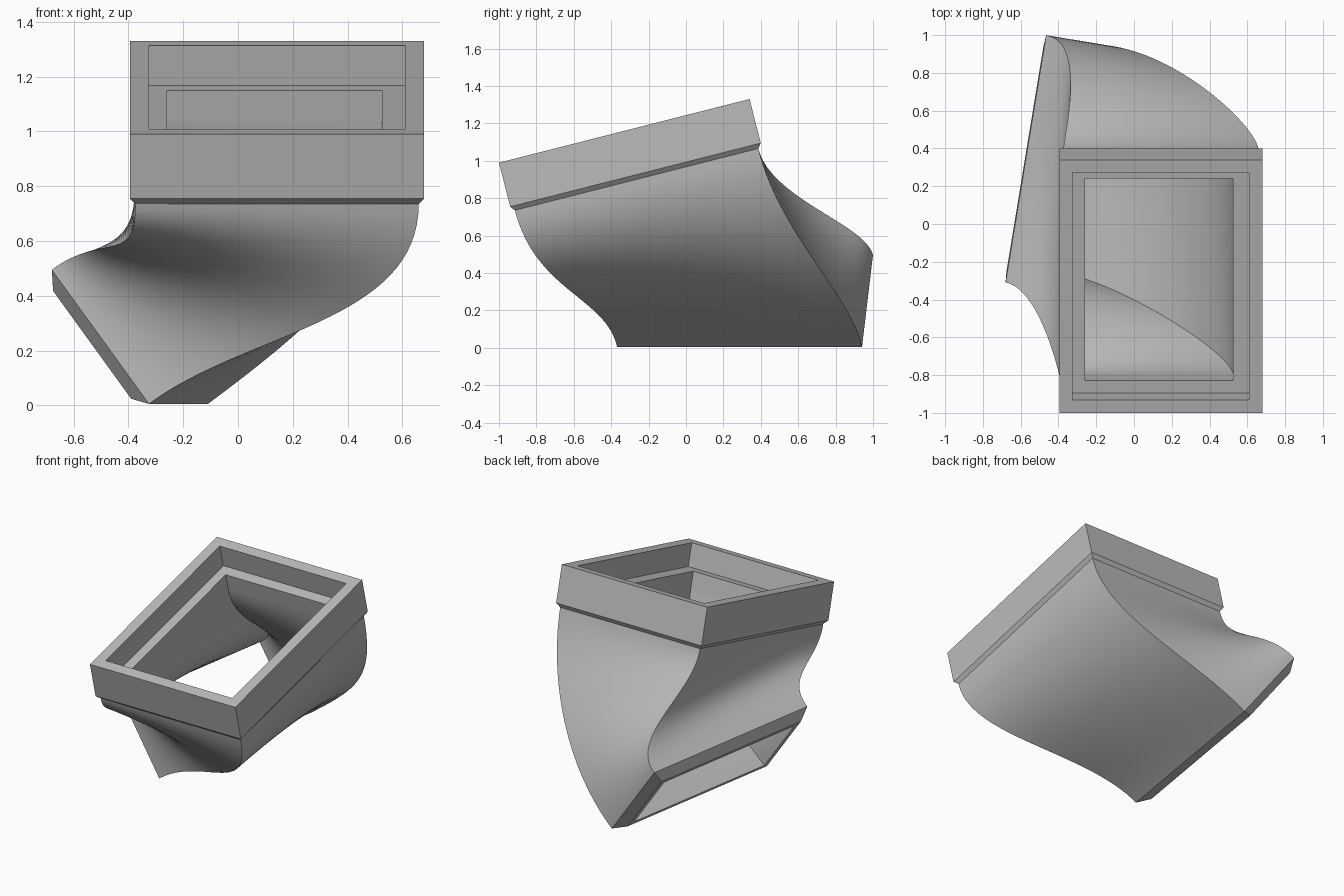
import bpy
import bmesh
import math
from mathutils import Vector

cube = bpy.data.objects.get("Cube")
if cube:
    bpy.data.objects.remove(cube, do_unlink=True)

grey = bpy.data.materials.new("plain grey")
grey.use_nodes = True
COLOR = (0.5, 0.5, 0.5, 1)
grey.diffuse_color = COLOR
grey.node_tree.nodes["Principled BSDF"].inputs["Base Color"].default_value = COLOR


class Frame:
    """Rectangle in a tilted plane; rings are inset in the plane and shifted along the normal."""

    def __init__(self, origin, u, v, width, length):
        self.o = Vector(origin)
        self.u, self.v = Vector(u).normalized(), Vector(v).normalized()
        self.n = self.u.cross(self.v)
        self.w, self.l = width, length

    def ring(self, left, right, ends, shift):
        a, b, c, d = left, self.w - right, ends, self.l - ends
        return [self.o + self.u * p + self.v * q + self.n * shift
                for p, q in ((a, c), (b, c), (b, d), (a, d))]


def divide(ring, count):
    return [p.lerp(ring[(i + 1) % 4], k / count)
            for i, p in enumerate(ring) for k in range(count)]


def skin(bm, rings):
    """Join successive rings with quads."""
    rows = [[bm.verts.new(p) for p in r] for r in rings]
    for a, b in zip(rows, rows[1:]):
        for k in range(len(a)):
            j = (k + 1) % len(a)
            bm.faces.new((a[k], b[k], b[j], a[j]))


def sweep(start, end, d0, d1, steps=32):
    """Curve each point of one ring into the matching point of the other."""
    rings = []
    for i in range(steps + 1):
        t = i / steps
        s = 1 - t
        row = []
        for p, q in zip(start, end):
            h = (q - p).length / 3
            row.append(p * s**3 + (p + d0 * h) * 3 * s * s * t
                       + (q - d1 * h) * 3 * s * t * t + q * t**3)
        rings.append(row)
    return rings


def make(name, chains, smooth=False):
    bm = bmesh.new()
    for rings in chains:
        skin(bm, rings)
    mesh = bpy.data.meshes.new(name)
    bm.to_mesh(mesh)
    bm.free()
    mesh.materials.append(grey)
    obj = bpy.data.objects.new(name, mesh)
    bpy.context.collection.objects.link(obj)
    if smooth:
        bpy.ops.object.select_all(action='DESELECT')
        obj.select_set(True)
        bpy.context.view_layer.objects.active = obj
        bpy.ops.object.shade_smooth_by_angle(angle=math.radians(35))
    return obj


# Planes of the inlet (tilted back) and the outlet (turned to the side)
inlet = Frame((-0.395, -1, 0.99), (1, 0, 0), (0, 0.969, 0.246), 1.075, 1.3825)
outlet = Frame((-0.68, -0.31, 0.495), (0.584, -0.096, -0.806), (0.162, 0.987, 0), 0.608, 1.327)
out_dir = -outlet.n

# Inlet flange: stepped recess inside, chamfer underneath
HEIGHT = 0.243
throat = inlet.ring(0.135, 0.155, 0.14, -HEIGHT - 0.025)
neck = inlet.ring(0.02, 0.02, 0.02, -HEIGHT - 0.025)
make("inlet_flange", [[
    throat,
    inlet.ring(0.135, 0.155, 0.14, -0.15),
    inlet.ring(0.07, 0.07, 0.07, -0.15),
    inlet.ring(0.07, 0.07, 0.07, 0),
    inlet.ring(0, 0, 0, 0),
    inlet.ring(0, 0, 0, -HEIGHT),
    neck,
]])

# Outlet collar: bevelled edge and a thin rim round the opening
mouth_outer = outlet.ring(0, 0, 0, 0)
mouth_inner = outlet.ring(0.09, 0.09, 0.1, -0.05)
make("outlet_collar", [[mouth_outer, outlet.ring(0.06, 0.06, 0.06, -0.05), mouth_inner]])

# Twisted duct: outer skin and inner skin
SIDES = 12
outer = sweep(divide(neck, SIDES), divide(mouth_outer, SIDES), -inlet.n, out_dir)
inner = sweep(divide(throat, SIDES), divide(mouth_inner, SIDES), -inlet.n, out_dir)
make("duct_body", [outer, inner[::-1]], smooth=True)
